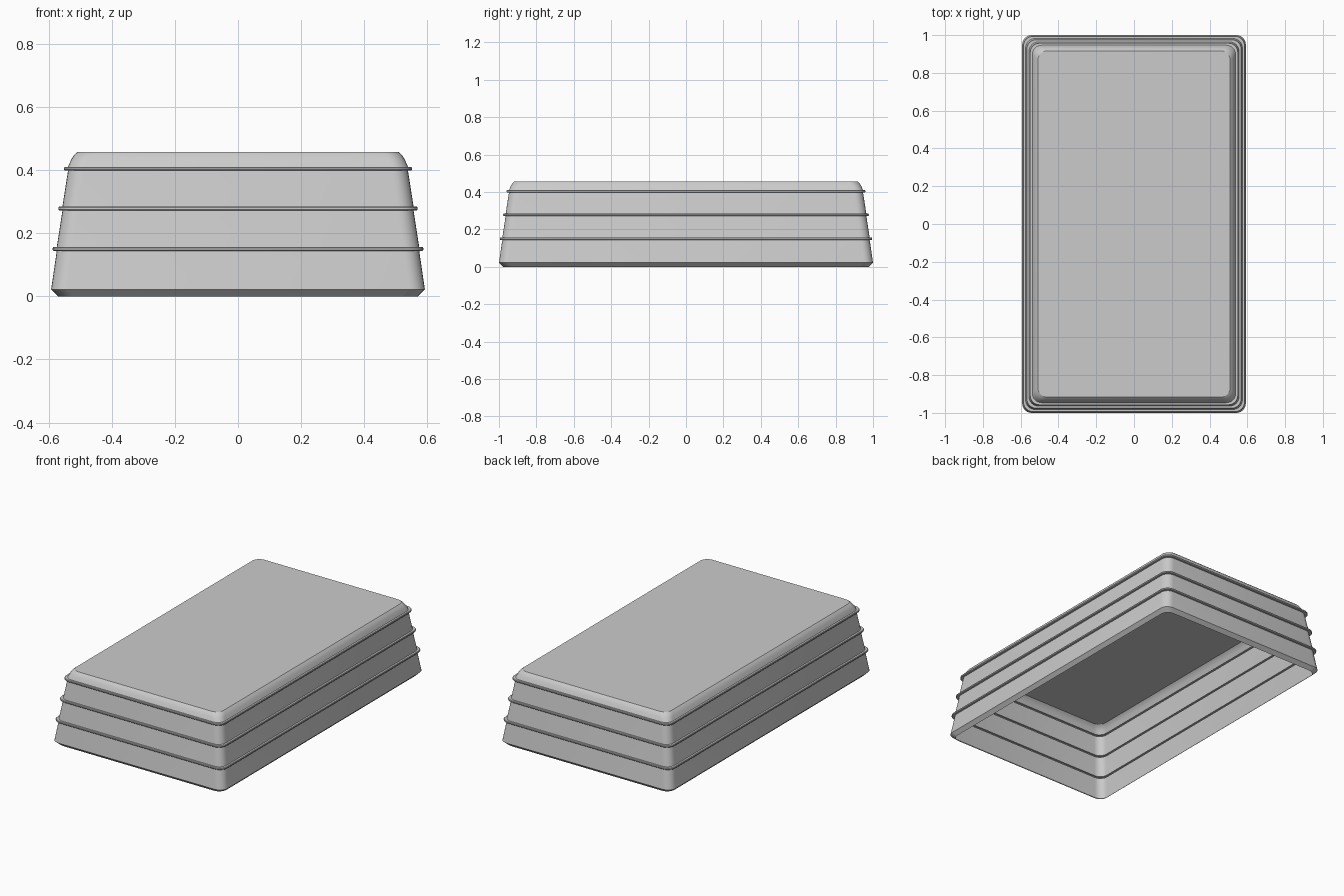
import bpy
import bmesh
import math

cube = bpy.data.objects.get("Cube")
if cube:
    bpy.data.objects.remove(cube, do_unlink=True)

HALF_X, HALF_Y = 0.592, 1.0
RADIUS = 0.05
CORNER_STEPS = 6
RIB_HEIGHTS = (0.15, 0.278, 0.404)

# Single flat grey
grey = bpy.data.materials.new("plain_grey")
grey.use_nodes = True
colour = (0.6, 0.6, 0.6, 1)
grey.diffuse_color = colour
grey.node_tree.nodes["Principled BSDF"].inputs["Base Color"].default_value = colour


def wall_inset(z):
    """Inward lean of the tapered wall at a height."""
    return (z - 0.022) * 0.14


def rounded_ring(bm, inset, z):
    """Loop of vertices around a rounded rectangle."""
    cx, cy = HALF_X - inset - RADIUS, HALF_Y - inset - RADIUS
    ring = []
    for quarter, (sx, sy) in enumerate(((1, 1), (-1, 1), (-1, -1), (1, -1))):
        for step in range(CORNER_STEPS + 1):
            a = (quarter + step / CORNER_STEPS) * math.pi / 2
            ring.append(bm.verts.new((sx * cx + RADIUS * math.cos(a),
                                      sy * cy + RADIUS * math.sin(a), z)))
    return ring


# Wall profile as (inset, height): bottom lip, ribbed wall, sloping shoulder
profile = [(0.022, 0), (0, 0.022)]
for z in RIB_HEIGHTS:
    base = wall_inset(z)
    for depth, dz in ((0, -0.006), (0.011, -0.006), (0.013, -0.003),
                      (0.013, 0.003), (0.011, 0.006), (0, 0.006)):
        profile.append((base - depth, z + dz))
profile += [(0.063, 0.432), (0.072, 0.447), (0.083, 0.457)]

# Open-bottomed shell: strips between neighbouring loops, then the flat top
bm = bmesh.new()
rings = [rounded_ring(bm, inset, z) for inset, z in profile]
for low, high in zip(rings, rings[1:]):
    for i in range(len(low)):
        j = (i + 1) % len(low)
        bm.faces.new((low[i], low[j], high[j], high[i]))
bm.faces.new(rings[-1])

mesh = bpy.data.meshes.new("ribbed_tray_shell")
bm.to_mesh(mesh)
bm.free()
mesh.materials.append(grey)
shell = bpy.data.objects.new("ribbed_tray_shell", mesh)
bpy.context.collection.objects.link(shell)

# Smooth corners with crisp rib and top edges
bpy.ops.object.select_all(action="DESELECT")
shell.select_set(True)
bpy.context.view_layer.objects.active = shell
bpy.ops.object.shade_smooth_by_angle(angle=math.radians(32))
